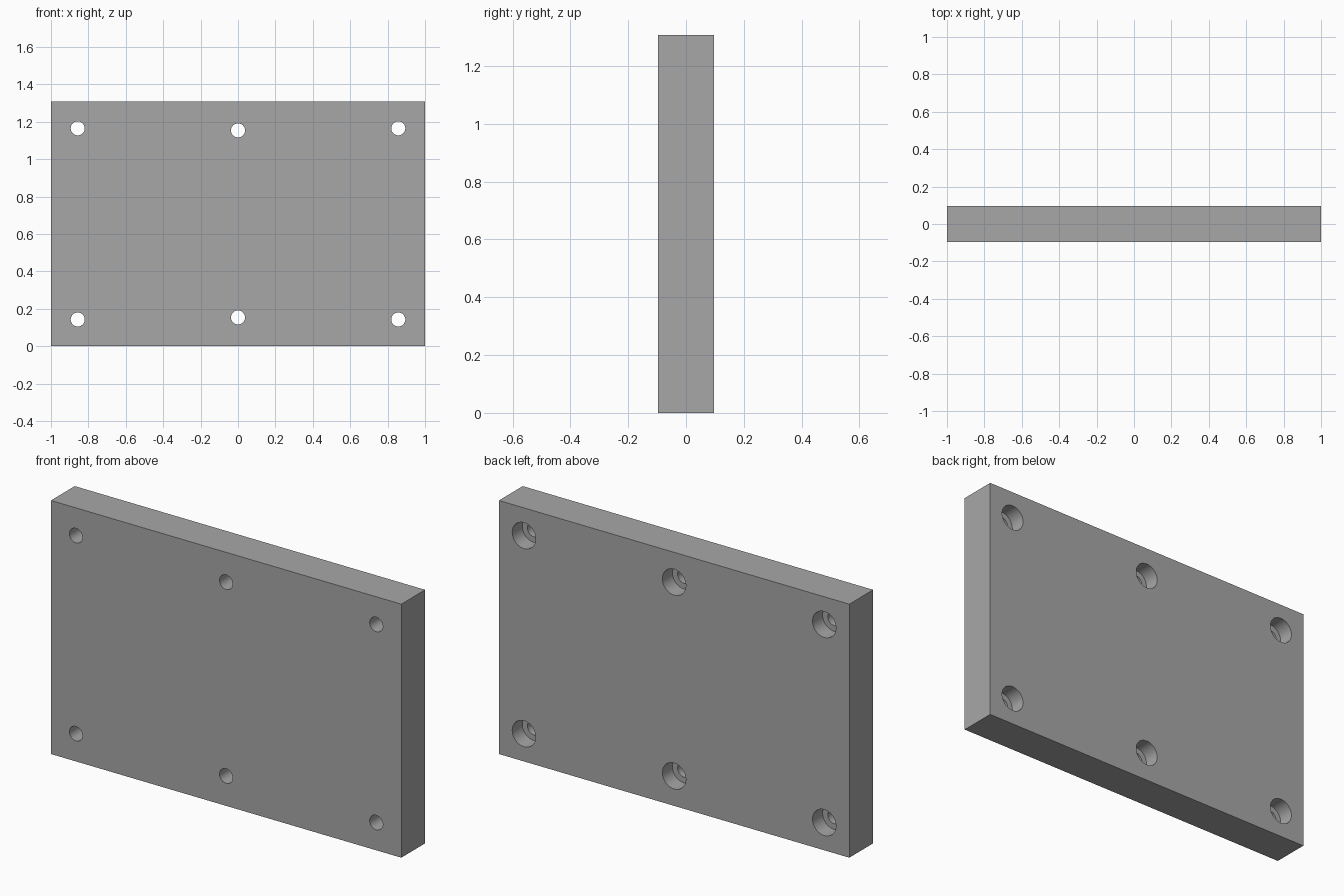
import bpy, math

if "Cube" in bpy.data.objects:
    bpy.data.objects.remove(bpy.data.objects["Cube"])

H, T = 1.308, 0.194          # plate height and thickness
HOLE_R, BORE_R, BORE_D = 0.0375, 0.067, 0.082

# Plate
bpy.ops.mesh.primitive_cube_add(size=1, location=(0, 0, H / 2))
plate = bpy.context.object
plate.name = "mounting_plate"
plate.scale = (2, T, H)
bpy.ops.object.transform_apply(location=False, rotation=False, scale=True)


def cut(name, radius, x, z, y0, y1):
    """Subtract a cylinder running along y from the plate."""
    bpy.ops.mesh.primitive_cylinder_add(
        vertices=48, radius=radius, depth=y1 - y0,
        location=(x, (y0 + y1) / 2, z), rotation=(math.pi / 2, 0, 0))
    cutter = bpy.context.object
    cutter.name = name
    cutter.hide_render = True
    bpy.context.view_layer.objects.active = plate
    mod = plate.modifiers.new(name, 'BOOLEAN')
    mod.operation = 'DIFFERENCE'
    mod.solver = 'EXACT'
    mod.object = cutter
    bpy.ops.object.modifier_apply(modifier=mod.name)
    bpy.data.objects.remove(cutter, do_unlink=True)


# Counterbored screw holes: small through hole, wide recess at the back
for x, inset in ((-0.857, 0.143), (0, 0.154), (0.857, 0.143)):
    for z in (inset, H - inset):
        cut("screw_hole", HOLE_R, x, z, -T, T)
        cut("counterbore", BORE_R, x, z, T / 2 - BORE_D, T)

# Dark grey finish
grey = bpy.data.materials.new("dark_grey")
grey.diffuse_color = (0.386, 0.386, 0.386, 1)
grey.use_nodes = True
grey.node_tree.nodes["Principled BSDF"].inputs["Base Color"].default_value = grey.diffuse_color
plate.data.materials.clear()
plate.data.materials.append(grey)

# Smooth hole walls, sharp edges elsewhere
bpy.ops.object.select_all(action='DESELECT')
plate.select_set(True)
bpy.context.view_layer.objects.active = plate
bpy.ops.object.shade_smooth_by_angle(angle=math.radians(30))
